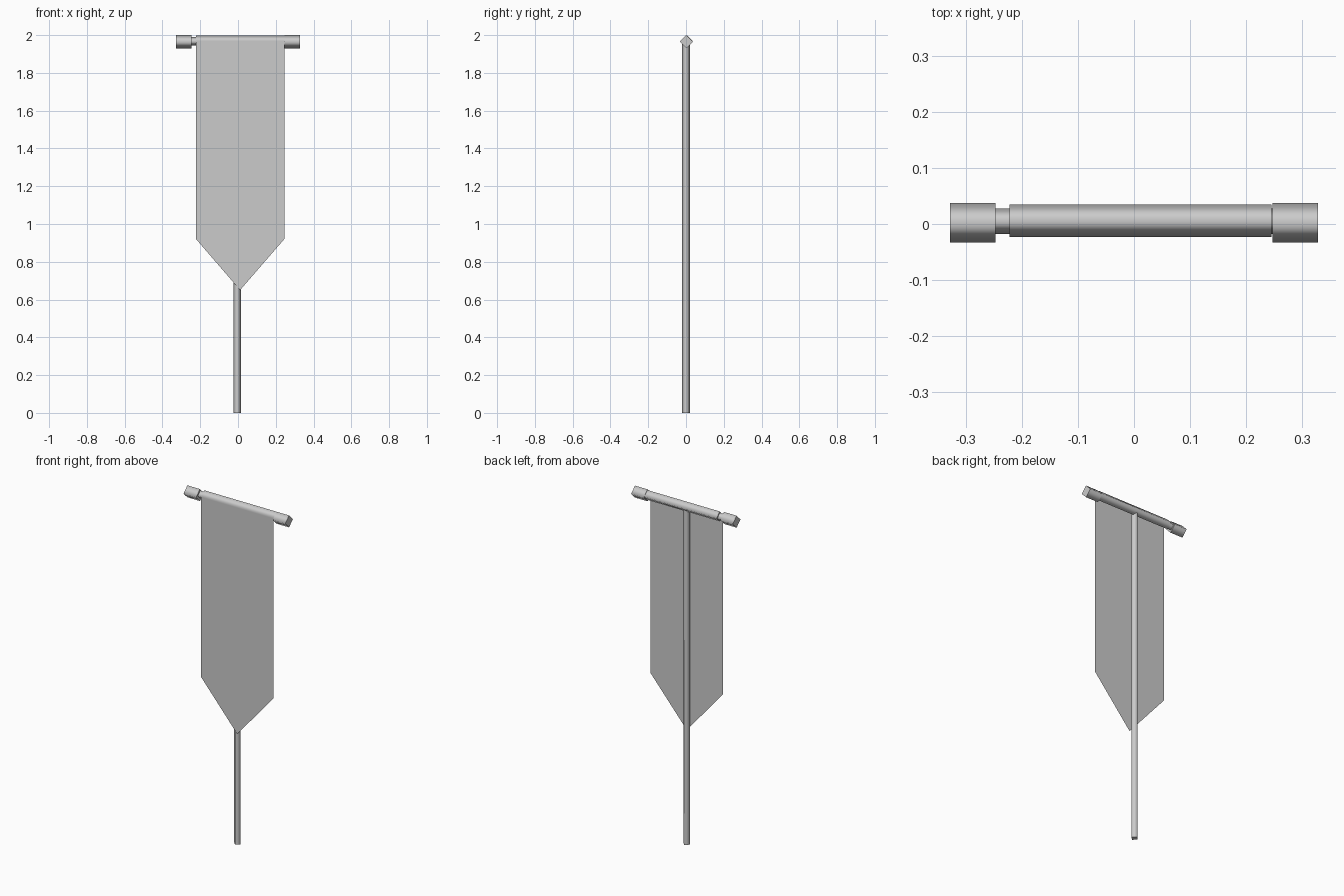
import bpy
import bmesh
from math import pi
from mathutils import Matrix, Vector

default = bpy.data.objects.get("Cube")
if default:
    bpy.data.objects.remove(default, do_unlink=True)

# One plain grey for everything
grey = bpy.data.materials.new("plain_grey")
grey.use_nodes = True
colour = (0.6, 0.6, 0.6, 1.0)
grey.diffuse_color = colour
grey.node_tree.nodes["Principled BSDF"].inputs["Base Color"].default_value = colour


def finish(bm, name):
    bmesh.ops.recalc_face_normals(bm, faces=bm.faces[:])
    mesh = bpy.data.meshes.new(name)
    bm.to_mesh(mesh)
    bm.free()
    mesh.materials.append(grey)
    obj = bpy.data.objects.new(name, mesh)
    bpy.context.collection.objects.link(obj)
    return obj


def diamond_rod(name, start, end, radius):
    """Four-sided rod with corners on the axes, smooth sides and crisp ends."""
    start, end = Vector(start), Vector(end)
    axis = end - start
    turn = Matrix.Rotation(pi / 2, 4, 'Y') if axis.x else Matrix()
    bm = bmesh.new()
    bmesh.ops.create_cone(bm, cap_ends=True, segments=4, radius1=radius,
                          radius2=radius, depth=axis.length,
                          matrix=Matrix.Translation((start + end) / 2) @ turn)
    for face in bm.faces:
        is_end = abs(face.normal.dot(axis.normalized())) > 0.9
        face.smooth = not is_end
        if is_end:
            for edge in face.edges:
                edge.smooth = False
    return finish(bm, name)


# Upright pole
diamond_rod("pole", (-0.004, 0, 0), (-0.004, 0, 1.96), 0.021)

# Crossbar with a thicker knob on each end
diamond_rod("crossbar", (-0.25, 0.005, 1.967), (0.25, 0.005, 1.967), 0.023)
for side, name in ((-1, "right_knob"), (1, "left_knob")):
    diamond_rod(name, (side * 0.247, 0.002, 1.965), (side * 0.328, 0.002, 1.965), 0.035)

# Cloth sleeve wrapped round the crossbar
left, right = 0.245, -0.222
diamond_rod("cloth_sleeve", (right, 0.006, 1.969), (left, 0.006, 1.969), 0.029)

# Hanging cloth with a pointed lower end
outline = [(right, 1.969), (right, 0.92), (0.011, 0.65), (left, 0.92), (left, 1.969)]
bm = bmesh.new()
bm.faces.new([bm.verts.new((x, -0.023, z)) for x, z in outline])
finish(bm, "banner_cloth")
